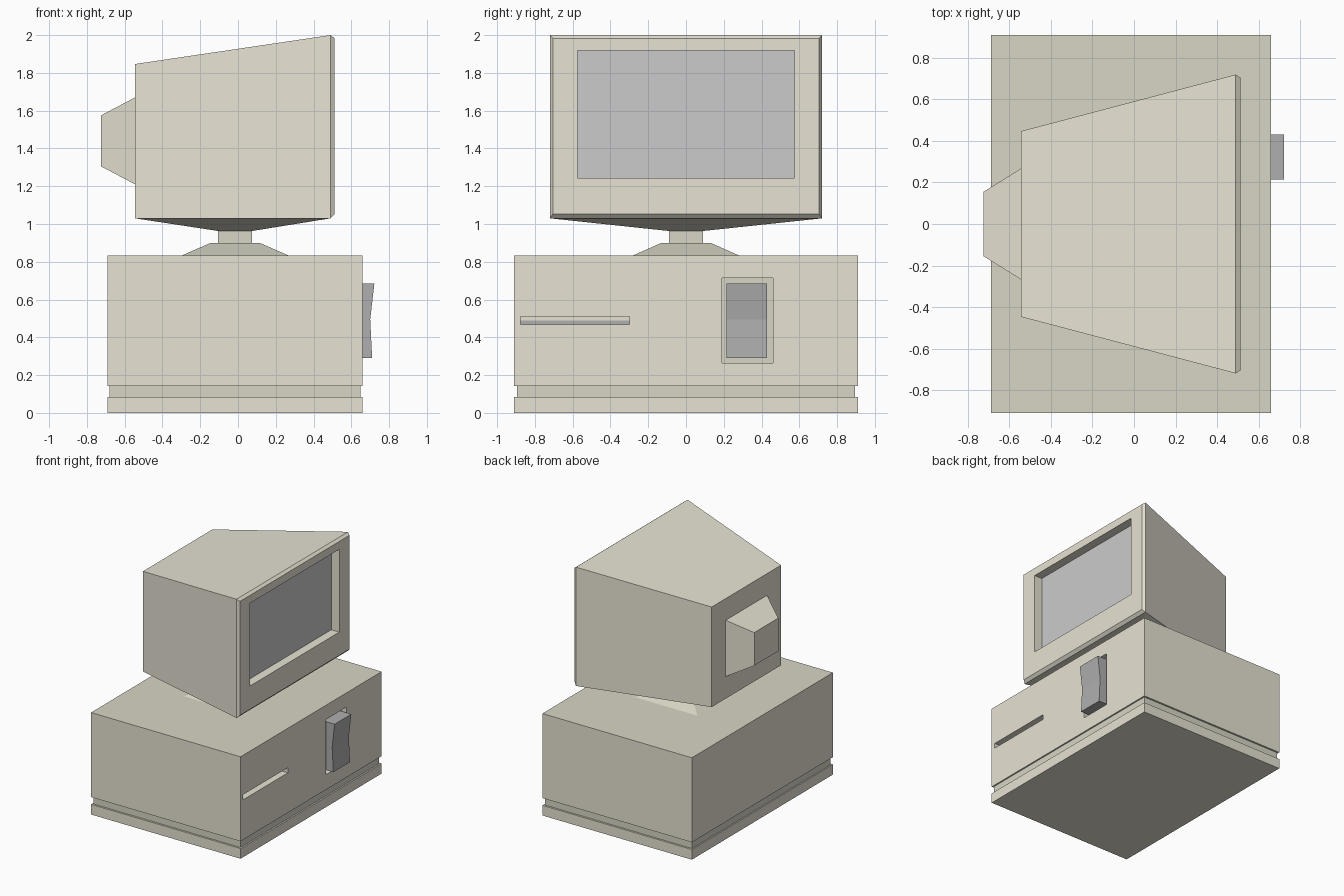
import bpy, bmesh

if "Cube" in bpy.data.objects:
    bpy.data.objects.remove(bpy.data.objects["Cube"])


def material(name, rgb):
    m = bpy.data.materials.new(name)
    m.diffuse_color = (*rgb, 1)
    m.use_nodes = True
    m.node_tree.nodes["Principled BSDF"].inputs["Base Color"].default_value = m.diffuse_color
    return m


BEIGE = material("beige_plastic", (0.80, 0.77, 0.655))
DARK = material("dull_beige_plastic", (0.68, 0.67, 0.56))
BLACK = material("dark_grey_plastic", (0.43, 0.43, 0.43))
GLASS = material("screen_grey", (0.75, 0.75, 0.75))


def ring_x(x, y, z0, z1):
    return [(x, -y, z0), (x, y, z0), (x, y, z1), (x, -y, z1)]


def ring_z(z, x0, x1, y):
    return [(x0, -y, z), (x1, -y, z), (x1, y, z), (x0, y, z)]


def loft(name, rings, mats, end_mat=0):
    """Skin a run of matching outlines and cap both ends."""
    bm = bmesh.new()
    loops = [[bm.verts.new(p) for p in r] for r in rings]
    n = len(loops[0])
    for a, b in zip(loops, loops[1:]):
        for i in range(n):
            j = (i + 1) % n
            bm.faces.new((a[i], a[j], b[j], b[i]))
    bm.faces.new(loops[0][::-1])
    bm.faces.new(loops[-1]).material_index = end_mat
    bmesh.ops.recalc_face_normals(bm, faces=bm.faces)
    me = bpy.data.meshes.new(name)
    bm.to_mesh(me)
    bm.free()
    for m in mats:
        me.materials.append(m)
    ob = bpy.data.objects.new(name, me)
    bpy.context.collection.objects.link(ob)
    return ob


def box(name, x0, x1, y0, y1, z0, z1, mats):
    rings = [[(x0, y0, z), (x1, y0, z), (x1, y1, z), (x0, y1, z)] for z in (z0, z1)]
    return loft(name, rings, mats)


def pocket(target, name, *dims):
    cutter = box(name, *dims, [])
    cutter.hide_render = True
    cutter.hide_viewport = True
    mod = target.modifiers.new(name, 'BOOLEAN')
    mod.operation = 'DIFFERENCE'
    mod.solver = 'EXACT'
    mod.object = cutter


# Computer case: base plate, recessed band, main body with duller top
box("base_plate", -0.69, 0.66, -0.91, 0.91, 0, 0.083, [BEIGE])
box("groove_band", -0.68, 0.648, -0.895, 0.895, 0.07, 0.16, [DARK])
case = loft("case_body", [ring_z(0.142, -0.69, 0.66, 0.91),
                          ring_z(0.832, -0.69, 0.66, 0.91)], [BEIGE, DARK], 1)
pocket(case, "switch_pocket_cutter", 0.61, 0.75, 0.19, 0.46, 0.265, 0.715)
pocket(case, "drive_slot_cutter", 0.58, 0.75, -0.875, -0.30, 0.468, 0.51)

# Pocket floor, drive slot backing and rocker switch
box("switch_pocket_floor", 0.60, 0.613, 0.19, 0.46, 0.265, 0.715, [DARK])
box("drive_slot_backing", 0.57, 0.585, -0.875, -0.30, 0.468, 0.49, [BLACK])
profile = [(0.605, 0.29), (0.71, 0.29), (0.70, 0.495), (0.722, 0.685), (0.605, 0.685)]
loft("power_switch", [[(x, y, z) for x, z in profile] for y in (0.215, 0.43)], [BLACK])

# Stand: sloped foot and neck
loft("stand_foot", [ring_z(0.83, -0.305, 0.275, 0.288),
                    ring_z(0.90, -0.145, 0.115, 0.13)], [DARK])
box("stand_neck", -0.105, 0.075, -0.09, 0.09, 0.89, 0.975, [DARK])

# Monitor: tapered housing, bevelled front, recessed screen
loft("monitor_housing", [ring_x(-0.545, 0.447, 1.03, 1.847),
                         ring_x(0.49, 0.72, 1.03, 2.0),
                         ring_x(0.512, 0.705, 1.053, 1.983),
                         ring_x(0.512, 0.575, 1.243, 1.918),
                         ring_x(0.44, 0.575, 1.243, 1.918)], [BEIGE, GLASS], 1)
loft("monitor_rear_hump", [ring_x(-0.725, 0.155, 1.305, 1.575),
                           ring_x(-0.545, 0.267, 1.21, 1.67)], [BEIGE])

# Shallow taper from the housing underside to the neck
underside = [(-0.545, -0.447, 1.03), (0.49, -0.72, 1.03),
             (0.49, 0.72, 1.03), (-0.545, 0.447, 1.03)]
loft("monitor_underside", [ring_z(0.963, -0.105, 0.075, 0.09), underside], [BEIGE])
